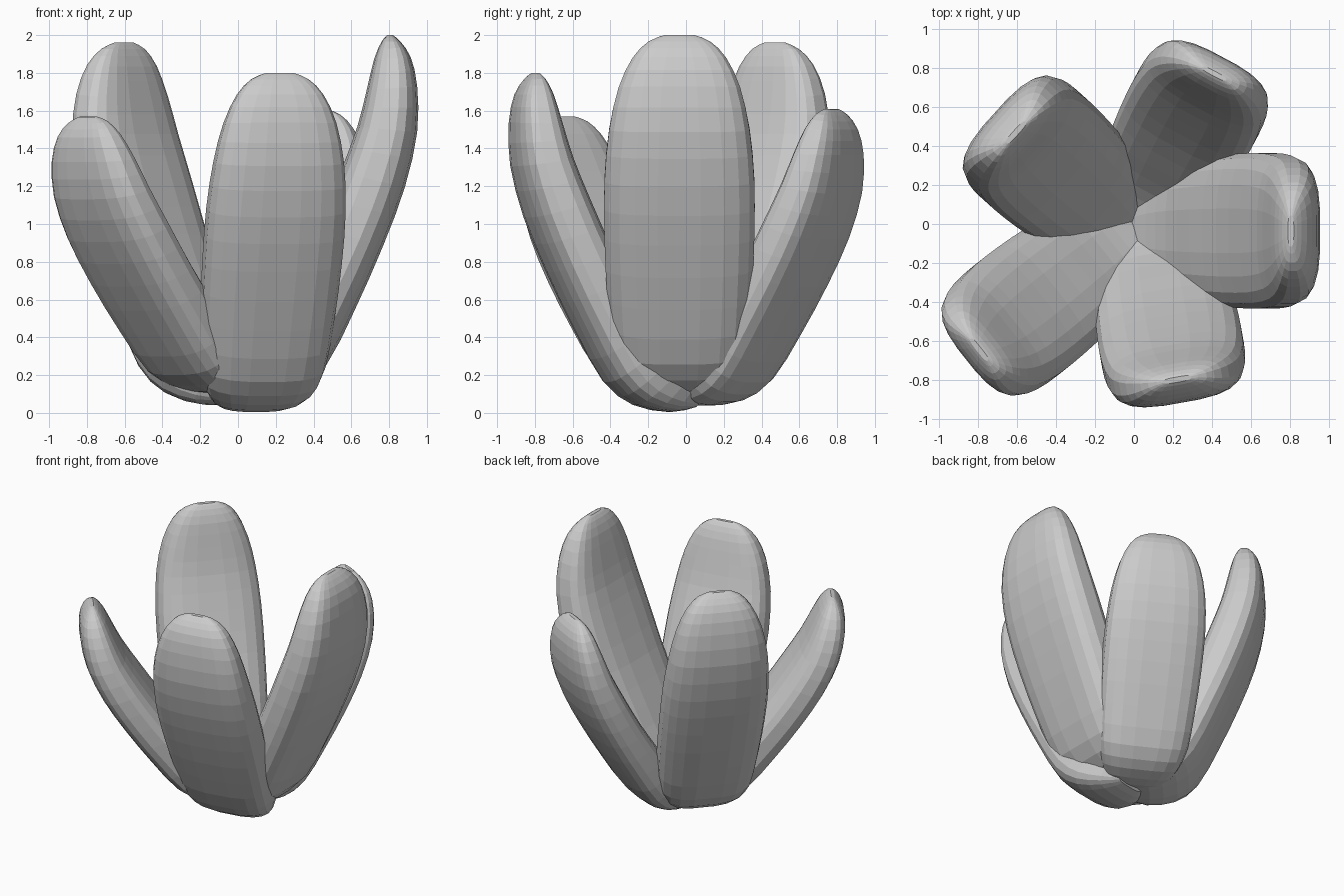
import bpy, bmesh, math

if "Cube" in bpy.data.objects:
    bpy.data.objects.remove(bpy.data.objects["Cube"])

# Side profile of one upright petal: inner r, inner z, outer r, outer z, half width
STATIONS = [
    (-0.06, 0.09, -0.03, 0.03, 0.13),
    (-0.02, 0.17, 0.11, 0.01, 0.23),
    (0.06, 0.27, 0.31, 0.06, 0.31),
    (0.16, 0.42, 0.47, 0.20, 0.36),
    (0.28, 0.66, 0.62, 0.50, 0.385),
    (0.42, 0.95, 0.77, 0.85, 0.40),
    (0.54, 1.25, 0.885, 1.17, 0.40),
    (0.63, 1.50, 0.95, 1.47, 0.375),
    (0.68, 1.70, 0.95, 1.72, 0.325),
    (0.72, 1.87, 0.915, 1.88, 0.25),
    (0.76, 1.965, 0.86, 1.965, 0.165),
    (0.79, 2.00, 0.82, 2.00, 0.08),
]
SIDES = 20


def smooth_stations(rows):
    """Catmull-Rom: adds one station between each pair."""
    out = []
    for i in range(len(rows) - 1):
        a, b, c, d = (rows[max(i - 1, 0)], rows[i], rows[i + 1],
                      rows[min(i + 2, len(rows) - 1)])
        out.append(b)
        out.append(tuple((-p + 9 * q + 9 * r - s) / 16
                         for p, q, r, s in zip(a, b, c, d)))
    return out + [rows[-1]]


def rounded(v):
    return math.copysign(abs(v) ** 0.68, v)


def petal(name, angle, tilt, size, height, half_width, side, lift=0.0):
    """Loft rounded-rectangle rings, lean outward by tilt, then turn about z."""
    t, a = math.radians(tilt), math.radians(angle)
    rings = []
    for ri, zi, ro, zo, w in smooth_stations(STATIONS):
        ring = []
        for k in range(SIDES):
            u = 2 * math.pi * (k + 0.5) / SIDES
            f = 0.5 + 0.5 * rounded(math.sin(u))
            r, z = ri + (ro - ri) * f, zi + (zo - zi) * f
            ring.append((size * (r * math.cos(t) + z * math.sin(t)),
                         side + w * half_width / 0.4 * rounded(math.cos(u)),
                         size * (z * math.cos(t) - r * math.sin(t))))
        rings.append(ring)
    top = max(p[2] for ring in rings for p in ring)
    scale_z = (height - lift) / top

    bm = bmesh.new()
    loops = [[bm.verts.new((r * math.cos(a) - s * math.sin(a),
                            r * math.sin(a) + s * math.cos(a),
                            max(0.0, z * scale_z + lift))) for r, s, z in ring]
             for ring in rings]
    for lo, hi in zip(loops, loops[1:]):
        for k in range(SIDES):
            n = (k + 1) % SIDES
            bm.faces.new((lo[k], lo[n], hi[n], hi[k]))
    bm.faces.new(loops[0][::-1])
    bm.faces.new(loops[-1])
    bmesh.ops.recalc_face_normals(bm, faces=bm.faces)
    mesh = bpy.data.meshes.new(name)
    bm.to_mesh(mesh)
    bm.free()
    obj = bpy.data.objects.new(name, mesh)
    bpy.context.collection.objects.link(obj)
    return obj


# Five petals around the centre, each with its own lean and height
petal("petal_right", 0, 0, 1.0, 2.0, 0.40, -0.035, 0.06)
petal("petal_back_right", 62, 6.5, 0.852, 1.61, 0.35, 0.0, 0.04)
petal("petal_back_left", 138, -0.5, 0.97, 1.96, 0.37, 0.055, 0.03)
petal("petal_front_left", 218.5, 10.3, 0.89, 1.57, 0.355, 0.01, 0.11)
petal("petal_front", 280, 2.7, 0.918, 1.80, 0.37, 0.08)
